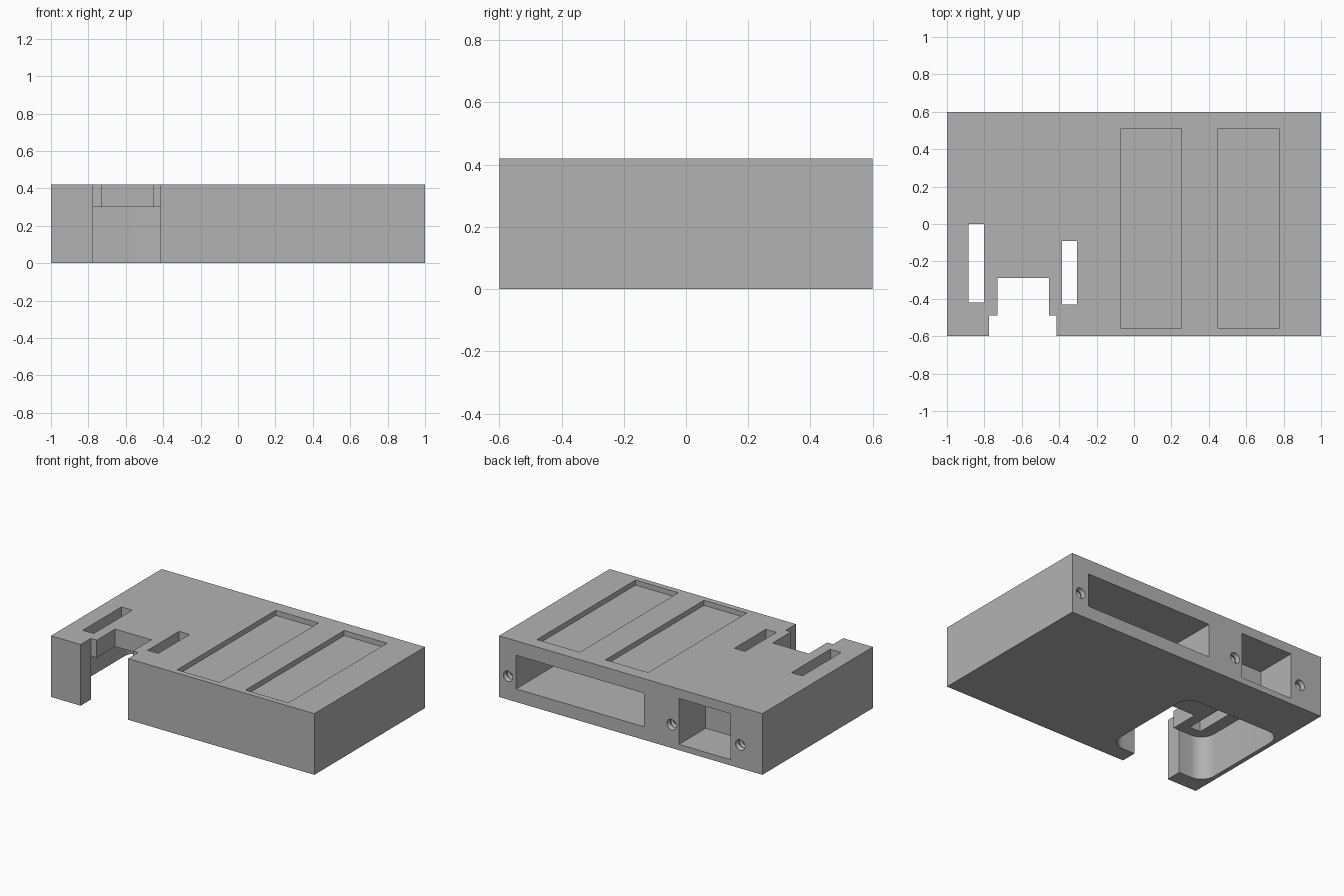
import bpy, bmesh, math
from mathutils import Matrix, Vector

if "Cube" in bpy.data.objects:
    bpy.data.objects.remove(bpy.data.objects["Cube"], do_unlink=True)

GREY = (0.45, 0.45, 0.45, 1)
mat = bpy.data.materials.new("plain grey")
mat.use_nodes = True
mat.diffuse_color = GREY
bsdf = next(n for n in mat.node_tree.nodes if n.type == "BSDF_PRINCIPLED")
bsdf.inputs["Base Color"].default_value = GREY


def make_object(name, bm):
    bmesh.ops.recalc_face_normals(bm, faces=bm.faces)
    mesh = bpy.data.meshes.new(name)
    bm.to_mesh(mesh)
    bm.free()
    mesh.materials.append(mat)
    obj = bpy.data.objects.new(name, mesh)
    bpy.context.scene.collection.objects.link(obj)
    return obj


def box(name, xs, ys, zs, radius=0):
    """Box from ranges, with optional rounded upright corners."""
    bm = bmesh.new()
    bmesh.ops.create_cube(bm, size=1)
    for v in bm.verts:
        v.co = Vector([(r[0] + r[1]) / 2 + c * (r[1] - r[0])
                       for c, r in zip(v.co, (xs, ys, zs))])
    if radius:
        upright = [e for e in bm.edges
                   if abs(e.verts[0].co.z - e.verts[1].co.z) > 0.01]
        bmesh.ops.bevel(bm, geom=upright, offset=radius, segments=10,
                        profile=0.5, affect="EDGES")
    return make_object(name, bm)


def threaded_hole(name, x, z, depth=0.2, turns=6, sides=24):
    """Ridged cylinder running inwards from the back face."""
    bm = bmesh.new()
    rings = []
    steps = [(0.7, 0.036), (0.59, 0.036)]
    for i in range(turns):
        y = 0.59 - depth * (i + 0.5) / turns
        steps += [(y, 0.027), (y - depth / turns / 2, 0.036)]
    for y, r in steps:
        rings.append([bm.verts.new((x + r * math.cos(a), y, z + r * math.sin(a)))
                      for a in (2 * math.pi * k / sides for k in range(sides))])
    for a, b in zip(rings, rings[1:]):
        for k in range(sides):
            n = (k + 1) % sides
            bm.faces.new((a[k], a[n], b[n], b[k]))
    bm.faces.new(rings[0])
    bm.faces.new(rings[-1])
    return make_object(name, bm)


# Solid case block
case = box("case_body", (-1, 1), (-0.6, 0.6), (0, 0.42))

cutters = [
    # Front notch, wide then narrow through the roof
    box("wide_notch", (-0.775, -0.415), (-0.7, -0.49), (-0.1, 0.6)),
    box("narrow_notch", (-0.73, -0.455), (-0.7, -0.29), (0.2, 0.6)),
    # Rounded cavity open at the bottom
    box("lower_cavity", (-0.97, -0.22), (-0.49, 0.25), (-0.1, 0.3), 0.1),
    # Slots through the cavity roof
    box("outer_slot", (-0.885, -0.802), (-0.42, 0), (0.2, 0.6)),
    box("inner_slot", (-0.385, -0.305), (-0.43, -0.09), (0.2, 0.6)),
    # Back openings
    box("long_opening", (-0.1, 0.87), (-0.54, 0.7), (0.09, 0.32)),
    box("small_opening", (-0.76, -0.367), (0.31, 0.7), (0.04, 0.355)),
]
# Shallow label recesses on top
for x in (-0.07, 0.45):
    cutters.append(box("top_recess", (x, x + 0.325), (-0.56, 0.51), (0.385, 0.6)))
# Screw holes beside the back openings
for x in (0.932, -0.31, -0.832):
    cutters.append(threaded_hole("screw_hole", x, 0.16))

# Cut every opening, then drop the helpers
for cutter in cutters:
    cutter.hide_render = True
    mod = case.modifiers.new("cut", "BOOLEAN")
    mod.operation = "DIFFERENCE"
    mod.solver = "EXACT"
    mod.object = cutter
depsgraph = bpy.context.evaluated_depsgraph_get()
depsgraph.update()
result = bpy.data.meshes.new_from_object(case.evaluated_get(depsgraph))
case.modifiers.clear()
case.data = result
result.materials.clear()
result.materials.append(mat)
for poly in result.polygons:
    poly.material_index = 0
for cutter in cutters:
    bpy.data.objects.remove(cutter, do_unlink=True)

# Smooth the rounded corners and keep edges sharp
bpy.ops.object.select_all(action="DESELECT")
case.select_set(True)
bpy.context.view_layer.objects.active = case
bpy.ops.object.shade_smooth_by_angle(angle=math.radians(30))
